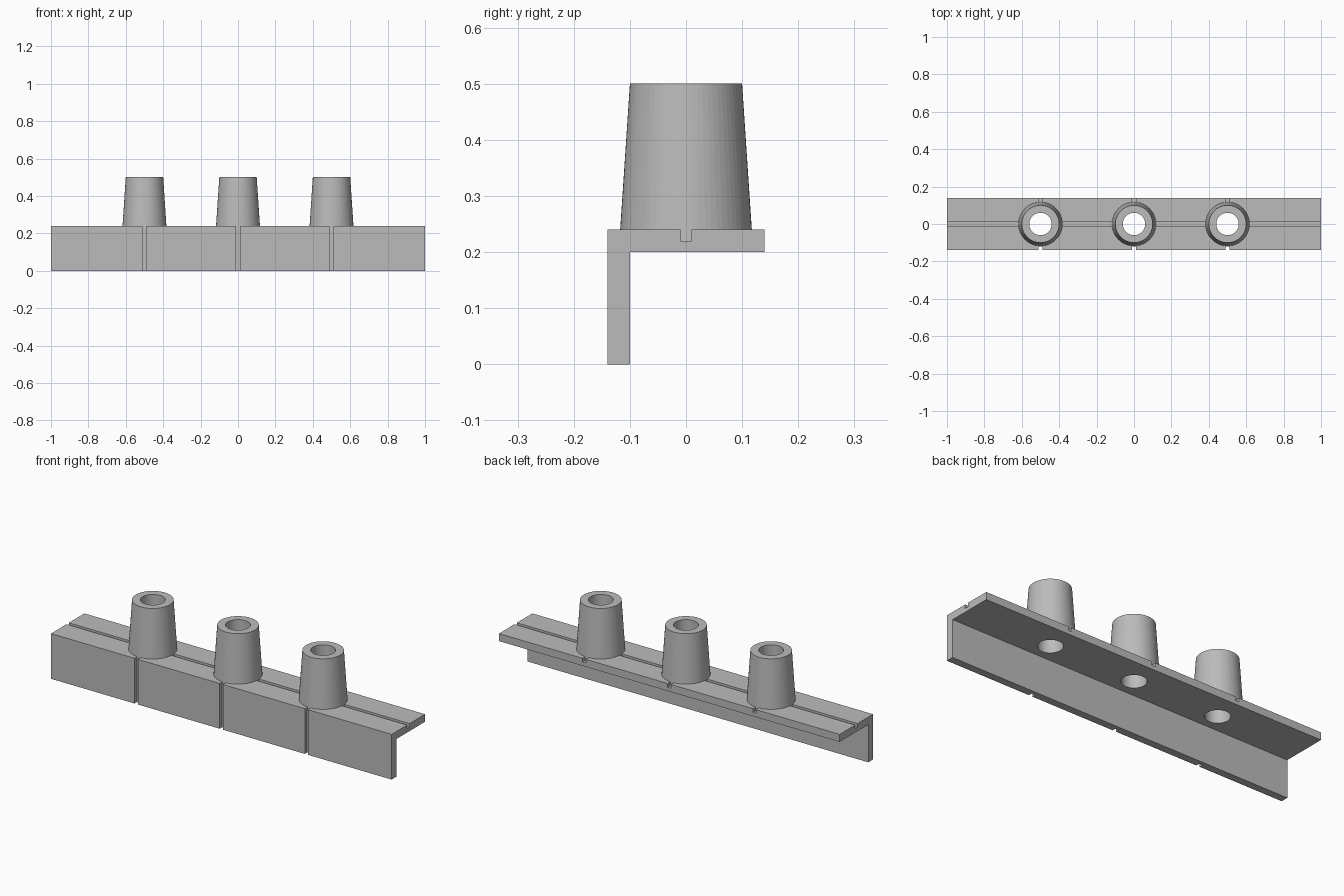
import bpy
import bmesh
from math import cos, sin, tau

SEGMENTS = 64
SPACING = 0.5

if "Cube" in bpy.data.objects:
    bpy.data.objects.remove(bpy.data.objects["Cube"], do_unlink=True)

grey = bpy.data.materials.new("plain grey")
grey.use_nodes = True
colour = (0.5, 0.5, 0.5, 1)
grey.diffuse_color = colour
grey.node_tree.nodes["Principled BSDF"].inputs["Base Color"].default_value = colour


def finish(name, bm):
    bmesh.ops.recalc_face_normals(bm, faces=bm.faces)
    mesh = bpy.data.meshes.new(name)
    bm.to_mesh(mesh)
    bm.free()
    mesh.materials.append(grey)
    obj = bpy.data.objects.new(name, mesh)
    bpy.context.collection.objects.link(obj)
    return obj


def extrude_x(name, profile, x0, x1):
    """Extrude a (y, z) outline along x."""
    bm = bmesh.new()
    face = bm.faces.new([bm.verts.new((x0, y, z)) for y, z in profile])
    result = bmesh.ops.extrude_face_region(bm, geom=[face])
    verts = [v for v in result["geom"] if isinstance(v, bmesh.types.BMVert)]
    bmesh.ops.translate(bm, verts=verts, vec=(x1 - x0, 0, 0))
    return finish(name, bm)


def lathe(name, profile, x, tube):
    """Spin an (r, z) outline; a tube joins its ends, a solid is capped."""
    bm = bmesh.new()
    angles = [tau * i / SEGMENTS for i in range(SEGMENTS)]
    rings = [[bm.verts.new((x + r * cos(a), r * sin(a), z)) for a in angles]
             for r, z in profile]
    pairs = list(zip(rings, rings[1:]))
    if tube:
        pairs.append((rings[-1], rings[0]))
    else:
        bm.faces.new(rings[0])
        bm.faces.new(rings[-1])
    for low, high in pairs:
        for i in range(SEGMENTS):
            j = (i + 1) % SEGMENTS
            bm.faces.new((low[i], low[j], high[j], high[i]))
    return finish(name, bm)


def cut(target, cutter):
    mod = target.modifiers.new("cut", "BOOLEAN")
    mod.operation = "DIFFERENCE"
    mod.solver = "EXACT"
    mod.object = cutter
    bpy.context.view_layer.objects.active = target
    bpy.ops.object.modifier_apply(modifier=mod.name)
    bpy.data.objects.remove(cutter, do_unlink=True)


# Angle bar with a groove along the top
bar = extrude_x("angle_bar", [
    (-0.14, 0), (-0.10, 0), (-0.10, 0.20), (0.14, 0.20), (0.14, 0.24),
    (0.01, 0.24), (0.01, 0.22), (-0.01, 0.22), (-0.01, 0.24), (-0.14, 0.24),
], -1, 1)

for x, side in ((-SPACING, "right"), (0, "middle"), (SPACING, "left")):
    # Cross groove over the top and down the front
    cut(bar, extrude_x("cross_groove_cutter", [
        (-0.2, -0.1), (-0.12, -0.1), (-0.12, 0.22), (0.2, 0.22),
        (0.2, 0.3), (-0.2, 0.3),
    ], x - 0.01, x + 0.01))
    # Stepped socket through the shelf
    cut(bar, lathe("socket_cutter", [
        (0.06, 0.1), (0.06, 0.21), (0.09, 0.21), (0.09, 0.3)], x, False))
    # Tapered hollow post seated in the socket
    lathe(side + "_post", [
        (0.06, 0.21), (0.1193, 0.21), (0.10, 0.5), (0.06, 0.5)], x, True)
